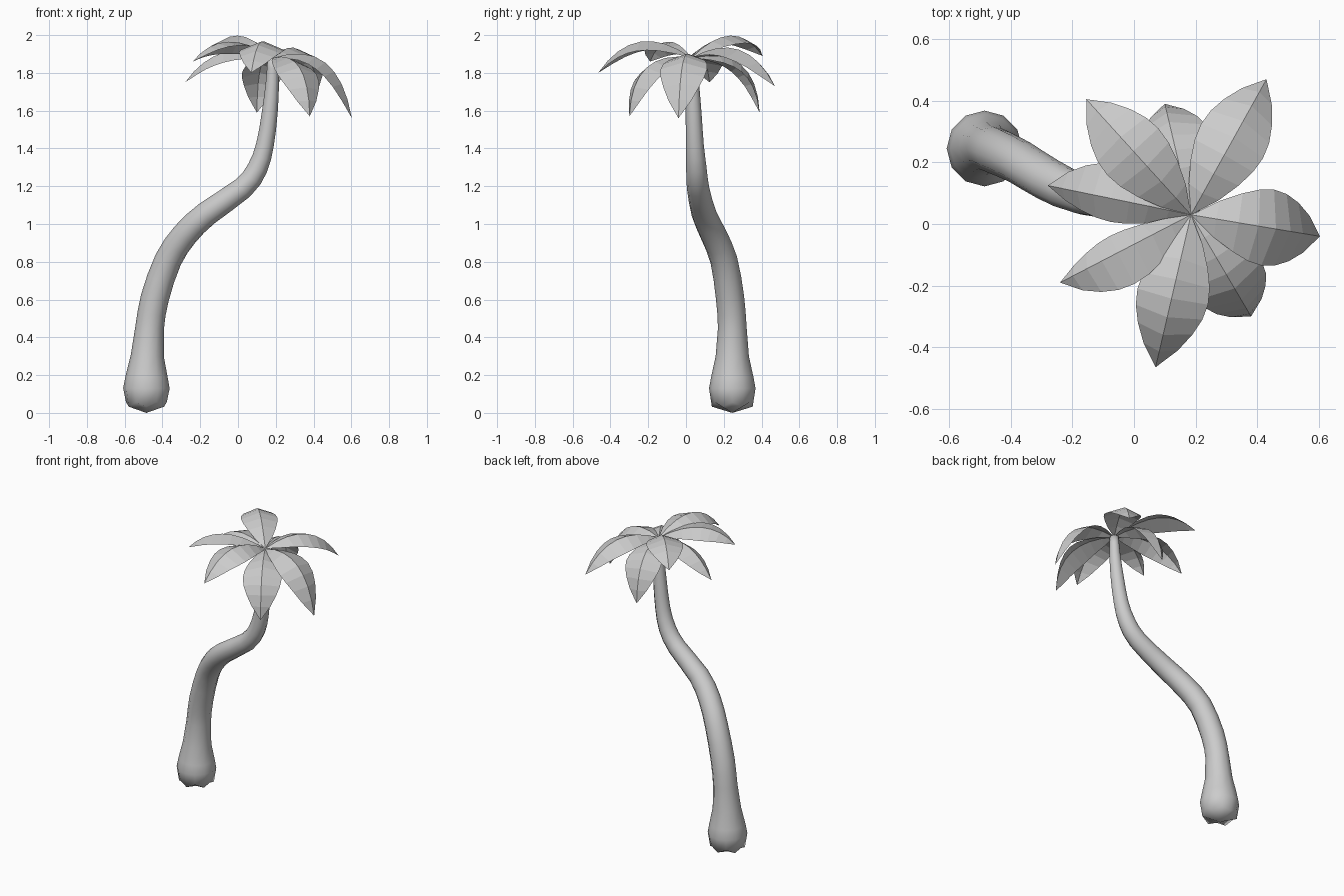
import bpy, bmesh
from math import sin, cos, pi
from mathutils import Vector

if "Cube" in bpy.data.objects:
    bpy.data.objects.remove(bpy.data.objects["Cube"])

def finish(bm, name):
    me = bpy.data.meshes.new(name)
    bm.to_mesh(me)
    bm.free()
    ob = bpy.data.objects.new(name, me)
    bpy.context.collection.objects.link(ob)
    return ob

# Trunk: rings swept along a bent path (x, y, z, radius), bends rounded by a spline
path = [(-.485, .245, .045, .108), (-.485, .245, .13, .123), (-.484, .245, .19, .112),
        (-.48, .245, .30, .088), (-.468, .245, .45, .076), (-.44, .233, .61, .075),
        (-.37, .20, .81, .072), (-.28, .145, .945, .070), (-.165, .095, 1.055, .066),
        (.025, .064, 1.19, .059), (.103, .055, 1.295, .054), (.143, .047, 1.42, .047),
        (.168, .04, 1.59, .042), (.182, .034, 1.75, .035), (.185, .03, 1.88, .028)]
keys = [Vector(p) for p in path]
samples = []
for i, a in enumerate(keys[:-1]):
    samples.append(a)
    if i >= 4:
        before, b, after = keys[i - 1], keys[i + 1], keys[min(i + 2, len(keys) - 1)]
        samples.append((a + b) * .5625 - (before + after) * .0625)
samples.append(keys[-1])

SIDES = 12
pts = [s.to_3d() for s in samples]
bm = bmesh.new()
rings = []
for i, p in enumerate(pts):
    tan = pts[min(i + 1, len(pts) - 1)] - pts[max(i - 1, 0)]
    q = Vector((0, 0, 1)).rotation_difference(tan.normalized())
    ring = []
    for k in range(SIDES):
        a = 2 * pi * k / SIDES
        v = p + q @ Vector((cos(a), sin(a), 0)) * samples[i][3]
        if i == 0:
            v.z += .012 * (-1) ** k          # scalloped foot
        ring.append(bm.verts.new(v))
    rings.append(ring)
for r0, r1 in zip(rings, rings[1:]):
    for k in range(SIDES):
        n = (k + 1) % SIDES
        bm.faces.new((r0[k], r0[n], r1[n], r1[k]))
foot = bm.verts.new((-.485, .245, 0))
for k in range(SIDES):
    bm.faces.new((foot, rings[0][(k + 1) % SIDES], rings[0][k]))
bm.faces.new(rings[-1])
for f in bm.faces:
    f.smooth = True
finish(bm, "trunk")

# Fronds: arched, folded blades
# (tip, control height, control reach, left / right half width, left / right droop)
ROOT = Vector((.185, .03, 1.88))
fronds = [((.43, .47, 1.73), 2.04, .64, .115, .115, .045, .045),
          ((-.155, .405, 1.89), 2.11, .60, .115, .11, .04, .04),
          ((-.28, .125, 1.75), 2.00, .62, .075, .115, .055, .025),
          ((-.24, -.19, 1.86), 2.06, .62, .115, .06, .02, .065),
          ((.07, -.465, 1.80), 2.09, .60, .12, .115, .05, .045),
          ((.603, -.04, 1.56), 1.99, .82, .125, .125, .045, .045),
          ((.38, -.30, 1.57), 1.93, .95, .12, .12, .045, .045),
          ((.10, .39, 1.59), 1.95, .95, .11, .12, .045, .045)]
STEPS = 8

def frond(n, tip, ctrl_z, reach, left, right, drop_l, drop_r):
    tip = Vector(tip)
    ctrl = ROOT.lerp(tip, reach)
    ctrl.z = ctrl_z
    out = tip - ROOT
    side = Vector((-out.y, out.x, 0)).normalized()
    bm = bmesh.new()
    rows = []
    for i in range(STEPS + 1):
        t = i / STEPS
        p = ROOT * (1 - t) ** 2 + ctrl * 2 * t * (1 - t) + tip * t * t
        tan = ((ctrl - ROOT) * (1 - t) + (tip - ctrl) * t).normalized()
        up = tan.cross(side).normalized()
        w = max(sin(pi * t), 0) ** .75
        mid = bm.verts.new(p)
        if i in (0, STEPS):
            rows.append((mid, mid, mid))
            continue
        rows.append((bm.verts.new(p + (side * left - up * drop_l) * w), mid,
                     bm.verts.new(p - (side * right + up * drop_r) * w)))
    for a, b in zip(rows, rows[1:]):
        for j in (0, 1):
            bm.faces.new(list(dict.fromkeys((a[j], a[j + 1], b[j + 1], b[j]))))
    bmesh.ops.recalc_face_normals(bm, faces=bm.faces)
    if sum(f.normal.z for f in bm.faces) < 0:
        bmesh.ops.reverse_faces(bm, faces=bm.faces)
    finish(bm, f"frond_{n}")

for n, spec in enumerate(fronds, 1):
    frond(n, *spec)
